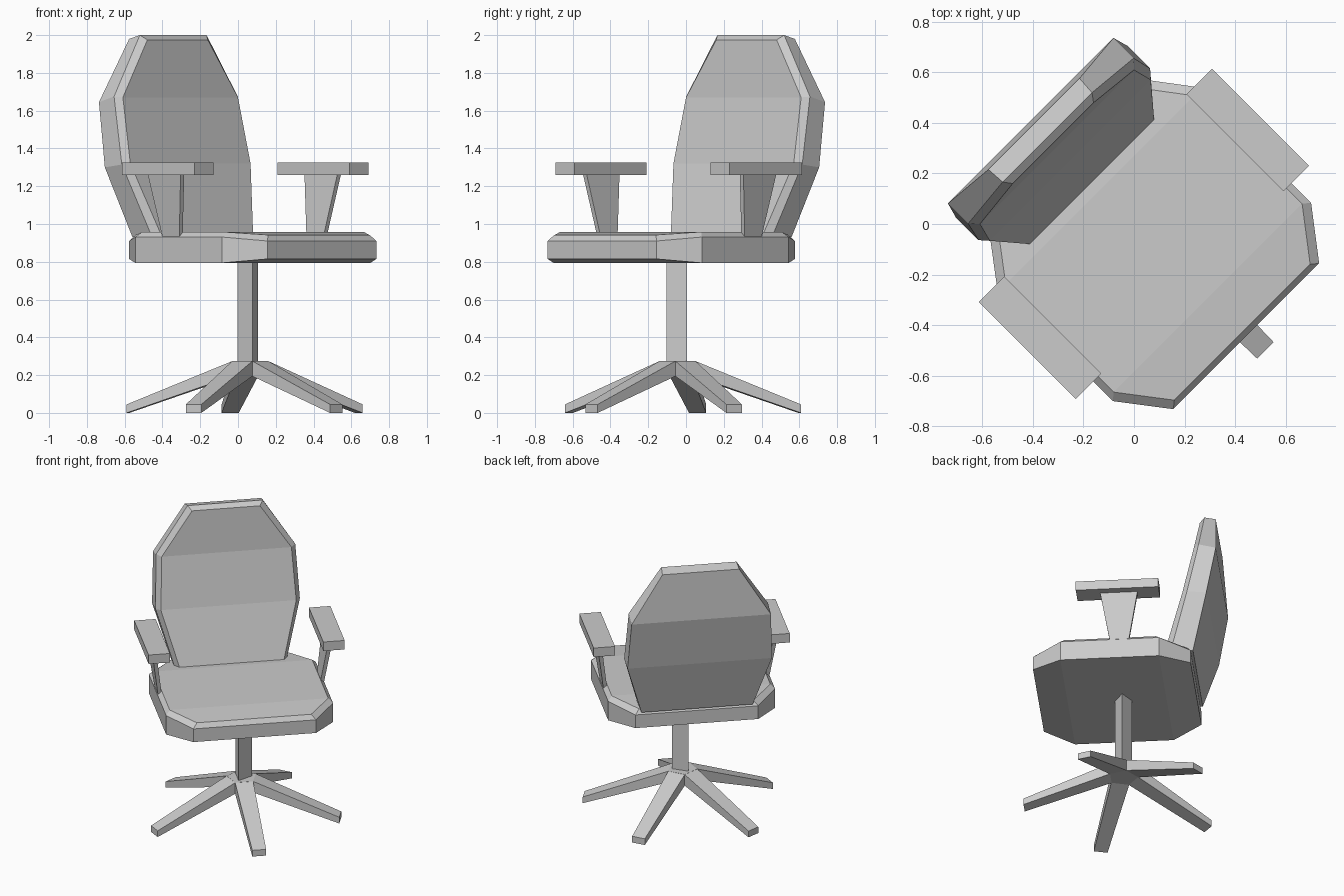
import bpy
import math
from mathutils import Matrix, Vector

if "Cube" in bpy.data.objects:
    bpy.data.objects.remove(bpy.data.objects["Cube"])

GREY = (0.6, 0.6, 0.6, 1)
grey = bpy.data.materials.new("plain grey")
grey.use_nodes = True
grey.diffuse_color = GREY
grey.node_tree.nodes["Principled BSDF"].inputs["Base Color"].default_value = GREY

# The whole chair is swivelled about the vertical axis
SWIVEL = Matrix.Rotation(math.radians(45), 4, "Z")
HUB = Vector((0.014, -0.071, 0))


def add_part(name, verts, faces):
    mesh = bpy.data.meshes.new(name)
    mesh.from_pydata([SWIVEL @ Vector(v) for v in verts], [], faces)
    mesh.materials.append(grey)
    obj = bpy.data.objects.new(name, mesh)
    bpy.context.collection.objects.link(obj)
    bpy.context.view_layer.objects.active = obj
    obj.select_set(True)
    bpy.ops.object.mode_set(mode="EDIT")
    bpy.ops.mesh.select_all(action="SELECT")
    bpy.ops.mesh.normals_make_consistent(inside=False)
    bpy.ops.object.mode_set(mode="OBJECT")
    obj.select_set(False)
    return obj


def loft(name, loops, caps):
    """Bridge equal loops of points; caps index the first and last loop."""
    n = len(loops[0])
    verts = [v for loop in loops for v in loop]
    faces = [(k * n + i, k * n + (i + 1) % n, (k + 1) * n + (i + 1) % n, (k + 1) * n + i)
             for k in range(len(loops) - 1) for i in range(n)]
    last = (len(loops) - 1) * n
    for cap in caps:
        faces += [tuple(cap), tuple(last + i for i in cap)]
    return add_part(name, verts, faces)


def cushion(name, layers):
    """Loft mirrored outlines, each given as rows of (half width, y, z)."""
    loops = [[(w, y, z) for w, y, z in rows] + [(-w, y, z) for w, y, z in reversed(rows)]
             for rows in layers]
    n = len(loops[0])
    caps = [(i, i + 1, n - 2 - i, n - 1 - i) for i in range(n // 2 - 1)]
    return loft(name, loops, caps)


def box(name, bottom, top):
    """Tapered box between two rectangles given as (x0, x1, y0, y1, z)."""
    loops = [[(x0, y0, z), (x1, y0, z), (x1, y1, z), (x0, y1, z)]
             for x0, x1, y0, y1, z in (bottom, top)]
    return loft(name, loops, [range(4)])


def ring(radius, sides, turn, z):
    return [HUB + Vector((radius * math.cos(turn + math.tau * i / sides),
                          radius * math.sin(turn + math.tau * i / sides), z))
            for i in range(sides)]


# Seat cushion: underside, side band, chamfered top
outline = [(0.408, -0.628), (0.555, -0.436), (0.555, 0.213), (0.408, 0.408)]


def seat_layer(end_z, mid_z, inset=0.0):
    return [(w - inset, y - math.copysign(inset * 0.8, y), z)
            for (w, y), z in zip(outline, (end_z, mid_z, mid_z, end_z))]


cushion("seat", [seat_layer(0.815, 0.794), seat_layer(0.91, 0.931),
                 seat_layer(0.942, 0.958, 0.028)])

# Backrest: front panel, chamfered rim, rear shell
cushion("backrest", [
    [(0.345, 0.232, 0.945), (0.45, 0.356, 1.32), (0.431, 0.431, 1.67), (0.226, 0.4525, 1.975)],
    [(0.37, 0.273, 0.93), (0.48, 0.39, 1.315), (0.463, 0.465, 1.675), (0.25, 0.485, 2.0)],
    [(0.37, 0.42, 0.93), (0.48, 0.517, 1.30), (0.463, 0.578, 1.645), (0.255, 0.56, 1.98)],
])

# Armrests: pad on a flat, flared support
for side, sign in (("left", 1), ("right", -1)):
    box(side + "_arm_pad", (sign * 0.51, sign * 0.652, -0.326, 0.216, 1.26),
        (sign * 0.51, sign * 0.652, -0.326, 0.216, 1.325))
    box(side + "_arm_support", (sign * 0.525, sign * 0.55, -0.11, 0.012, 0.92),
        (sign * 0.573, sign * 0.6, -0.17, 0.075, 1.26))

# Three-sided column and five-sided hub
loft("column", [ring(0.065, 3, 0, z) for z in (0.25, 0.81)], [range(3)])
loft("hub", [ring(0.102, 5, math.radians(-54), z) for z in (0.195, 0.275)], [range(5)])

# Five tapered legs
for k in range(5):
    turn = Matrix.Translation(HUB) @ Matrix.Rotation(math.radians(72 * k - 90), 4, "Z")
    ends = []
    for reach, half, low, high in ((0.08, 0.06, 0.195, 0.275), (0.65, 0.046, 0.0, 0.045)):
        ends.append([turn @ Vector((reach, s * half, z))
                     for s, z in ((-1, low), (1, low), (1, high), (-1, high))])
    loft("leg_%d" % (k + 1), ends, [range(4)])
